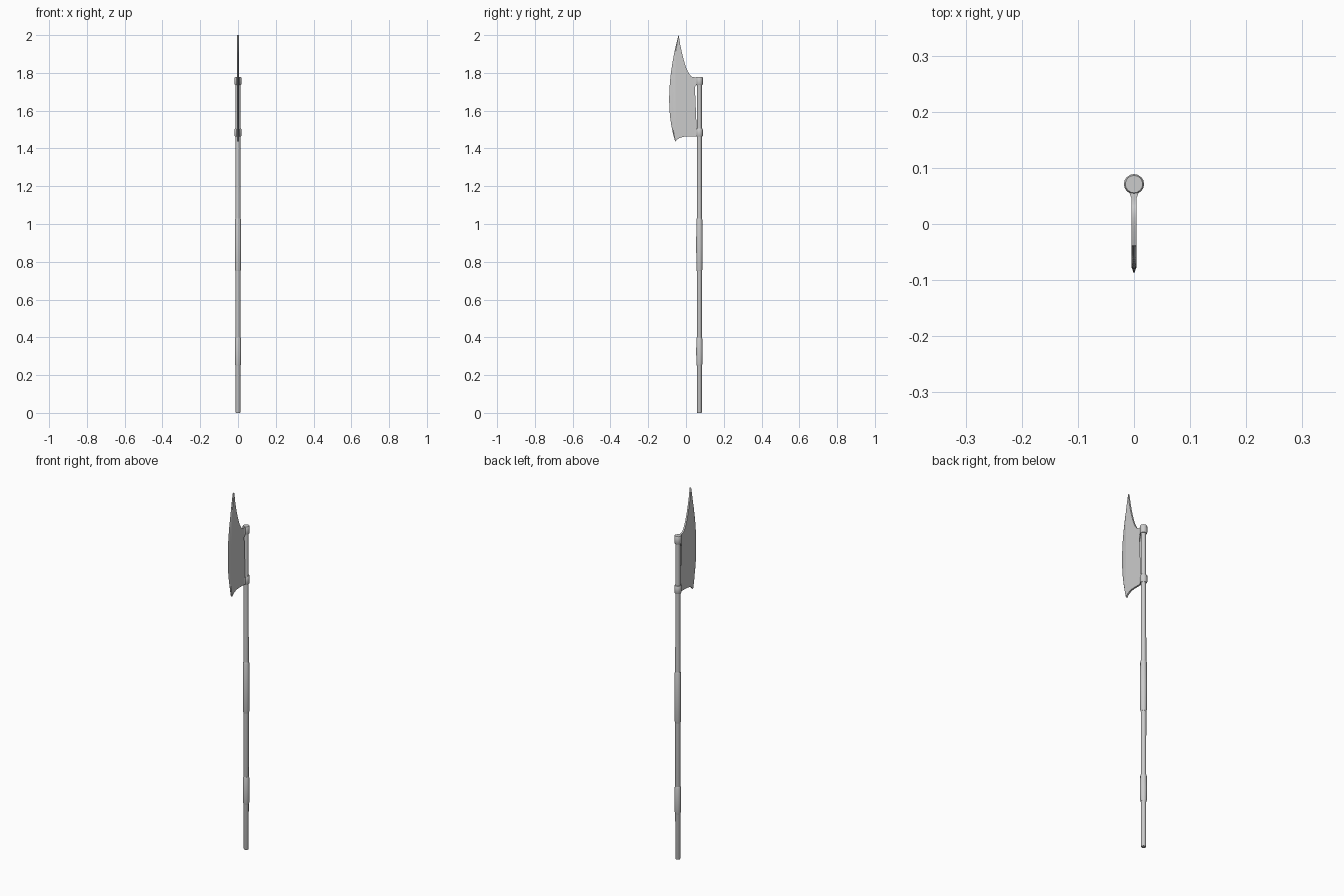
import bpy, bmesh, math
from mathutils import Vector

if "Cube" in bpy.data.objects:
    bpy.data.objects.remove(bpy.data.objects["Cube"])

SHAFT_Y = 0.071


def make_object(name, bm):
    bmesh.ops.recalc_face_normals(bm, faces=bm.faces)
    mesh = bpy.data.meshes.new(name)
    bm.to_mesh(mesh)
    bm.free()
    obj = bpy.data.objects.new(name, mesh)
    bpy.context.collection.objects.link(obj)
    bpy.context.view_layer.objects.active = obj
    bpy.ops.object.select_all(action='DESELECT')
    obj.select_set(True)
    bpy.ops.object.shade_smooth_by_angle(angle=math.radians(35))
    return obj


def lathe(name, profile, sides=16):
    """Closed turned part around the shaft axis from (radius, z) pairs."""
    bm = bmesh.new()
    rings = []
    for r, z in profile:
        rings.append([bm.verts.new((r * math.cos(math.tau * i / sides),
                                    SHAFT_Y + r * math.sin(math.tau * i / sides), z))
                      for i in range(sides)])
    for a, b in zip(rings, rings[1:]):
        for i in range(sides):
            j = (i + 1) % sides
            bm.faces.new((a[i], a[j], b[j], b[i]))
    bm.faces.new(rings[0])
    bm.faces.new(rings[-1])
    return make_object(name, bm)


def arc(start, mid, end, n):
    """Quadratic curve passing through mid at its half-way point."""
    a, m, c = Vector(start), Vector(mid), Vector(end)
    b = 2 * m - (a + c) / 2
    return [(1 - t) ** 2 * a + 2 * t * (1 - t) * b + t * t * c
            for t in (i / n for i in range(n + 1))]


# Shaft
lathe("shaft", [(0.0115, 0), (0.013, 0.004), (0.0133, 1.15), (0.0125, 1.20), (0.0125, 1.775)])

# Wrapped hand grips
for name, low, high in (("upper_grip", 0.75, 1.03), ("lower_grip", 0.25, 0.40)):
    lathe(name, [(0.0135, low), (0.0158, low + 0.008), (0.0172, (low + high) / 2),
                 (0.0158, high - 0.008), (0.0135, high)])

# Collars that hold the blade
for name, low, high in (("lower_collar", 1.462, 1.505), ("upper_collar", 1.735, 1.778)):
    lathe(name, [(0.0155, low), (0.018, low + 0.004), (0.018, high - 0.004), (0.0155, high)])

# Flared lugs between blade and collars
for name, low, high in (("lower_lug", 1.464, 1.503), ("upper_lug", 1.737, 1.776)):
    bm = bmesh.new()
    outline = [(-0.0045, 0.046), (0.0045, 0.046), (0.009, 0.058), (-0.009, 0.058)]
    rings = [[bm.verts.new((x, y, z)) for x, y in outline] for z in (low, high)]
    for ring in rings:
        bm.faces.new(ring)
    for i in range(4):
        j = (i + 1) % 4
        bm.faces.new((rings[0][i], rings[0][j], rings[1][j], rings[1][i]))
    make_object(name, bm)

# Crescent blade with a bevelled cutting edge
N, HALF = 24, 0.0045
edge = arc((-0.040, 2.0), (-0.0885, 1.69), (-0.057, 1.437), N)
bevel = [p + Vector((0.0015 + 0.011 * math.sin(math.pi * i / N), 0))
         for i, p in enumerate(edge)]
back = (arc((-0.057, 1.437), (-0.027, 1.458), (0.015, 1.463), 6)[1:]
        + [Vector((0.058, 1.463)), Vector((0.058, 1.503))]
        + arc((0.047, 1.503), (0.031, 1.635), (0.045, 1.736), 10)
        + [Vector((0.058, 1.736)), Vector((0.058, 1.776))]
        + arc((0.045, 1.777), (0.002, 1.825), (-0.038, 1.99), 10)[:-1])
bm = bmesh.new()
edge_verts = [bm.verts.new((0, p.x, p.y)) for p in edge]
sides = [[bm.verts.new((x, p.x, p.y)) for p in bevel + back] for x in (-HALF, HALF)]
for side in sides:
    bm.faces.new(side)
    for i in range(N):
        bm.faces.new((edge_verts[i], edge_verts[i + 1], side[i + 1], side[i]))
count = len(sides[0])
for i in range(N, count):
    j = (i + 1) % count
    bm.faces.new((sides[0][i], sides[0][j], sides[1][j], sides[1][i]))
for k, i in ((0, 0), (N, N)):
    bm.faces.new((edge_verts[k], sides[0][i], sides[1][i]))
bmesh.ops.triangulate(bm, faces=[f for f in bm.faces if len(f.verts) > 4])
make_object("blade", bm)
